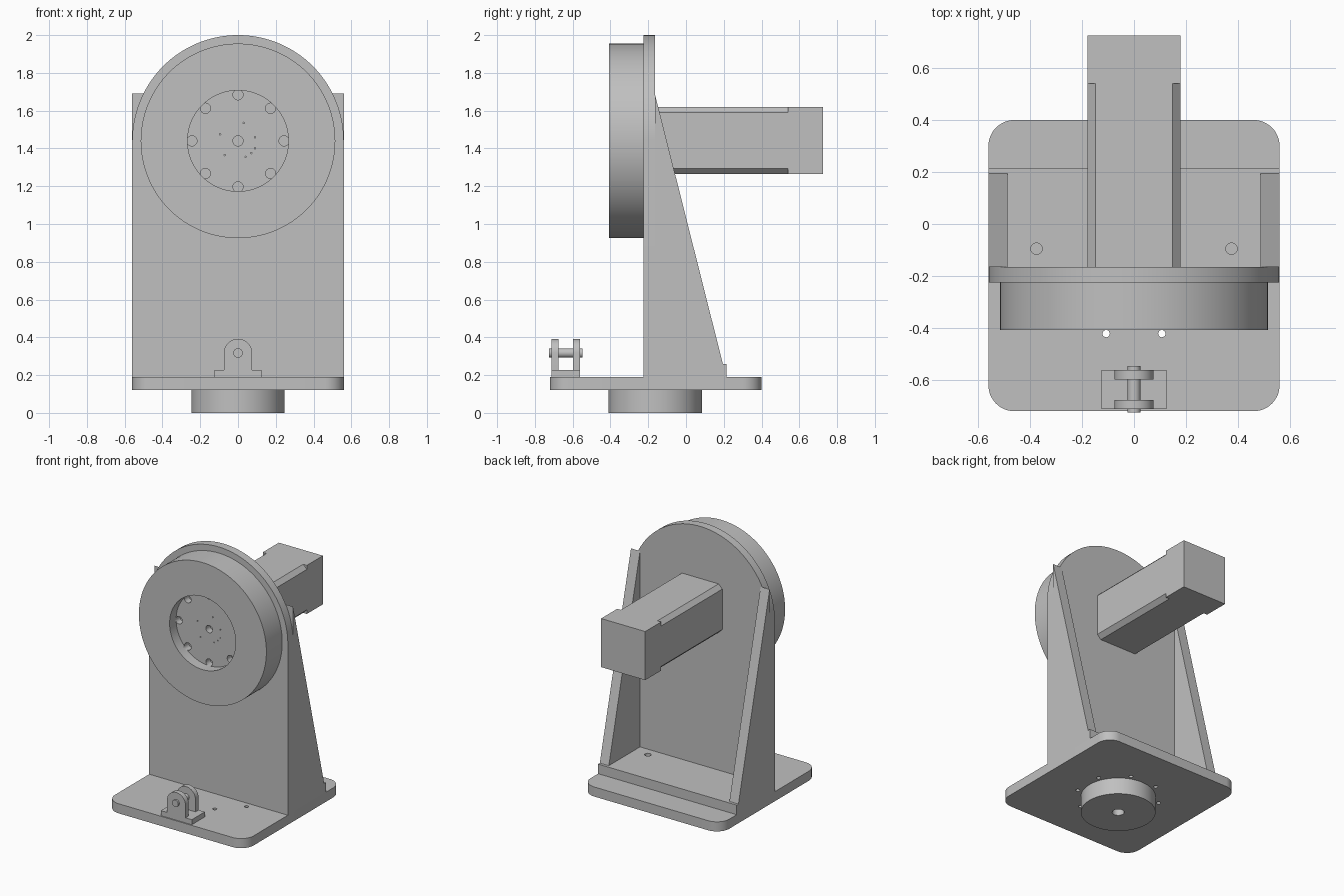
import bpy, bmesh
from math import sin, cos, pi, radians
from mathutils import Vector

cube = bpy.data.objects.get("Cube")
if cube:
    bpy.data.objects.remove(cube, do_unlink=True)

COLOUR = (0.527, 0.527, 0.527, 1)
grey = bpy.data.materials.new("plain_grey")
grey.use_nodes = True
grey.diffuse_color = COLOUR
grey.node_tree.nodes["Principled BSDF"].inputs["Base Color"].default_value = COLOUR


def arc(cx, cy, r, start, end, n):
    """Points along an arc, angles in degrees."""
    angles = [radians(start + (end - start) * i / n) for i in range(n + 1)]
    return [(cx + r * cos(a), cy + r * sin(a)) for a in angles]


def circle(cx, cy, r, n=96):
    return arc(cx, cy, r, 0, 360, n)[:-1]


def rect(x0, x1, y0, y1):
    return [(x0, y0), (x1, y0), (x1, y1), (x0, y1)]


def prism(name, profile, axis, lo, hi):
    """Extrude a profile along an axis; profile is xy, xz or yz."""
    place = {"x": lambda u, v: (lo, u, v),
             "y": lambda u, v: (u, lo, v),
             "z": lambda u, v: (u, v, lo)}[axis]
    bm = bmesh.new()
    face = bm.faces.new([bm.verts.new(place(u, v)) for u, v in profile])
    side = bmesh.ops.extrude_face_region(bm, geom=[face])["geom"]
    shift = Vector([(hi - lo) * (axis == a) for a in "xyz"])
    bmesh.ops.translate(bm, vec=shift,
                        verts=[g for g in side if isinstance(g, bmesh.types.BMVert)])
    bmesh.ops.recalc_face_normals(bm, faces=bm.faces)
    mesh = bpy.data.meshes.new(name)
    bm.to_mesh(mesh)
    bm.free()
    mesh.materials.append(grey)
    obj = bpy.data.objects.new(name, mesh)
    bpy.context.collection.objects.link(obj)
    return obj


def activate(obj):
    bpy.ops.object.select_all(action="DESELECT")
    obj.select_set(True)
    bpy.context.view_layer.objects.active = obj


def cut(obj, cutters):
    """Subtract each cutter, then discard it."""
    for cutter in cutters:
        cutter.hide_render = True
        mod = obj.modifiers.new("cut", "BOOLEAN")
        mod.operation = "DIFFERENCE"
        mod.solver = "EXACT"
        mod.object = cutter
        activate(obj)
        bpy.ops.object.modifier_apply(modifier=mod.name)
        bpy.data.objects.remove(cutter, do_unlink=True)


HALF = 0.56        # half width of the stand
BACK = -0.165      # rear face of the upright
FRONT = -0.225     # front face of the upright
AXIS_Z = 1.44      # height of the rotating axis
FOOT_Y = -0.163
parts = []

# Base plate with rounded corners and a ring of bolt holes
r = 0.1
outline = []
for cx, cy, a in ((HALF - r, 0.4 - r, 0), (r - HALF, 0.4 - r, 90),
                  (r - HALF, r - 0.72, 180), (HALF - r, r - 0.72, 270)):
    outline += arc(cx, cy, r, a, a + 90, 12)
base = prism("base_plate", outline, "z", 0.12, 0.19)
ring = [radians(22.5 + 45 * i) for i in range(8)]
cut(base, [prism("bolt_cutter", circle(0.28 * cos(a), FOOT_Y + 0.28 * sin(a), 0.014, 20),
                 "z", 0.1, 0.21) for a in ring])
parts.append(base)

# Round foot with a central bore
foot = prism("foot_disc", circle(0, FOOT_Y, 0.247), "z", 0, 0.12)
cut(foot, [prism("bore_cutter", circle(0, FOOT_Y, 0.04, 32), "z", -0.05, 0.1)])
parts.append(foot)

# Rear step with two blind holes
step = prism("rear_step", rect(-HALF, HALF, BACK, 0.215), "z", 0.19, 0.26)
cut(step, [prism("step_cutter", circle(s * 0.375, -0.095, 0.022, 32), "z", 0.2, 0.3)
           for s in (-1, 1)])
parts.append(step)

# Upright with a semicircular top
parts.append(prism("upright_plate",
                   [(-HALF, 0.19), (HALF, 0.19)] + arc(0, AXIS_Z, HALF, 0, 180, 64),
                   "y", FRONT, BACK))

# Sloping side ribs
for side, x in (("right", -HALF), ("left", HALF - 0.073)):
    parts.append(prism(side + "_rib", [(BACK, 0.26), (0.195, 0.26), (BACK, 1.69)],
                       "x", x, x + 0.073))

# Rotating head with recess, bolt circle, centre hole and pin holes
head = prism("round_head", circle(0, AXIS_Z, 0.515, 128), "y", -0.408, FRONT)
floor = -0.333
cutters = [prism("recess_cutter", circle(0, AXIS_Z, 0.267), "y", -0.5, floor)]
holes = [(0.244 * cos(pi * i / 4), 0.244 * sin(pi * i / 4), 0.027) for i in range(8)]
holes.append((0, 0, 0.027))
holes += [(x, z, 0.004) for x, z in ((-0.095, 0.035), (-0.07, -0.075), (0.03, 0.095),
                                     (0.09, 0.02), (0.09, -0.04), (0.07, -0.065),
                                     (0.04, -0.085))]
cutters += [prism("hole_cutter", circle(x, AXIS_Z + z, rad, 24), "y", floor - 0.01, floor + 0.05)
            for x, z, rad in holes]
cut(head, cutters)
parts.append(head)

# Motor: chamfered body and square end block
w, c, z0, z1 = 0.178, 0.03, 1.265, 1.62
body = [(-w + c, z0), (w - c, z0), (w, z0 + c), (w, z1 - c),
        (w - c, z1), (-w + c, z1), (-w, z1 - c), (-w, z0 + c)]
parts.append(prism("motor_body", body, "y", BACK, 0.54))
parts.append(prism("motor_end_block", rect(-w, w, z0, z1), "y", 0.54, 0.725))

# Clevis: pad, two rounded ears and a pin
parts.append(prism("clevis_pad", rect(-0.125, 0.125, -0.712, -0.562), "z", 0.19, 0.227))
ear = [(-0.075, 0.227), (0.075, 0.227)] + arc(0, 0.317, 0.075, 0, 180, 32)
for name, y in (("front_ear", -0.712), ("rear_ear", -0.598)):
    parts.append(prism(name, ear, "y", y, y + 0.036))
parts.append(prism("clevis_pin", circle(0, 0.317, 0.025, 32), "y", -0.725, -0.547))

# Smooth the round faces and keep the edges sharp
for obj in parts:
    activate(obj)
    bpy.ops.object.shade_smooth_by_angle(angle=radians(30))
